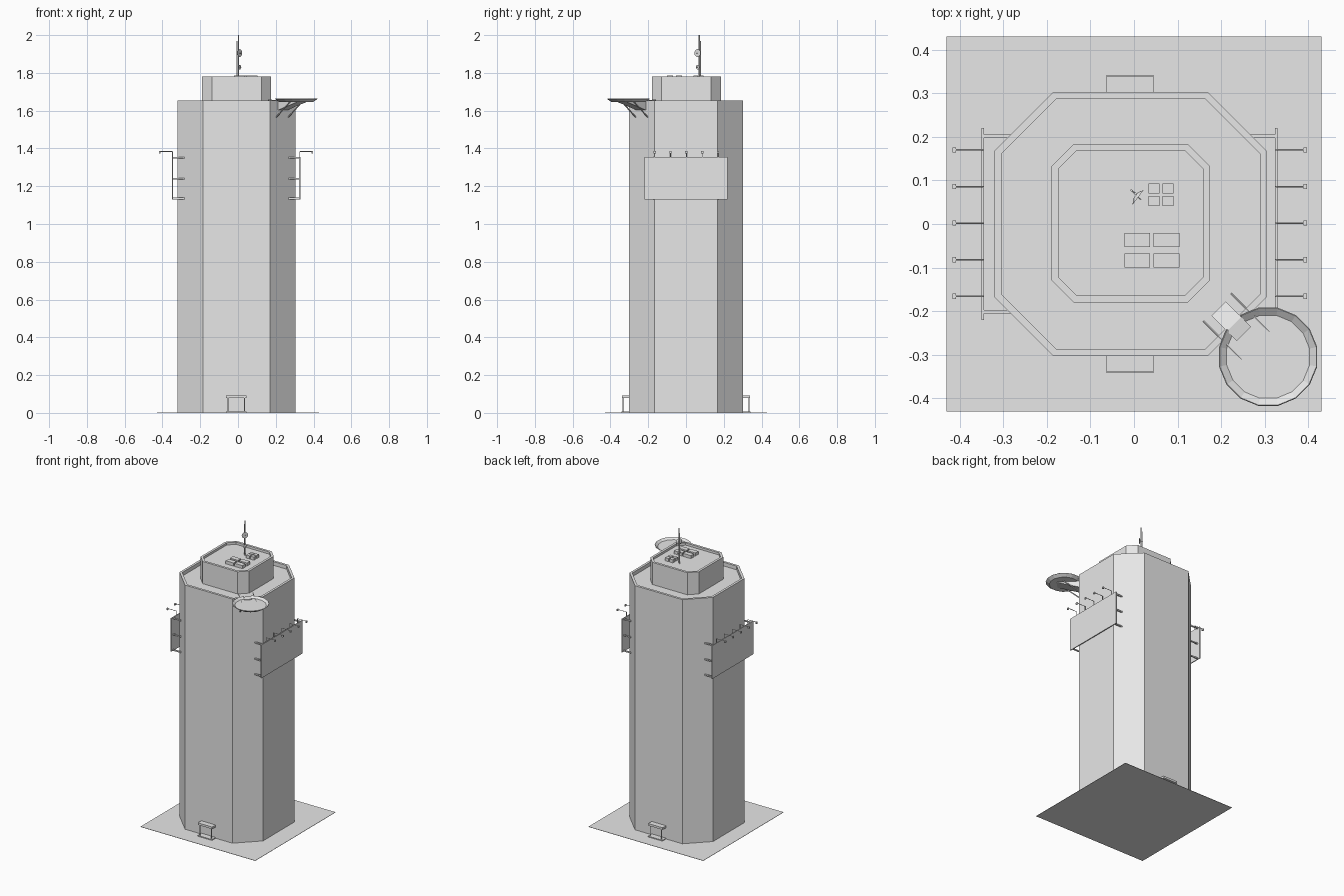
import bpy, bmesh, math
from mathutils import Vector, Matrix

cube = bpy.data.objects.get("Cube")
if cube:
    bpy.data.objects.remove(cube)

grey = bpy.data.materials.new("plain_grey")
grey.use_nodes = True
grey.diffuse_color = (0.8, 0.8, 0.8, 1)
grey.node_tree.nodes["Principled BSDF"].inputs["Base Color"].default_value = (0.8, 0.8, 0.8, 1)


def finish(name, bm):
    bmesh.ops.recalc_face_normals(bm, faces=bm.faces)
    mesh = bpy.data.meshes.new(name)
    bm.to_mesh(mesh)
    bm.free()
    mesh.materials.append(grey)
    obj = bpy.data.objects.new(name, mesh)
    bpy.context.collection.objects.link(obj)
    return obj


def add_box(bm, lo, hi):
    lo, hi = Vector(lo), Vector(hi)
    size = Matrix.Diagonal((*(hi - lo), 1))
    bmesh.ops.create_cube(bm, size=1, matrix=Matrix.Translation((lo + hi) / 2) @ size)


def add_rod(bm, a, b, r=0.002, sides=6, r2=None):
    a, b = Vector(a), Vector(b)
    turn = (b - a).to_track_quat('Z', 'Y').to_matrix().to_4x4()
    bmesh.ops.create_cone(bm, cap_ends=True, segments=sides, radius1=r,
                          radius2=r if r2 is None else r2, depth=(b - a).length,
                          matrix=Matrix.Translation((a + b) / 2) @ turn)


def bridge(bm, rings):
    for low, high in zip(rings, rings[1:]):
        for i in range(len(low)):
            j = (i + 1) % len(low)
            bm.faces.new((low[i], low[j], high[j], high[i]))


def octagon(bm, cx, cy, hx, hy, cut, z):
    pts = [(hx, cut - hy), (hx, hy - cut), (hx - cut, hy), (cut - hx, hy),
           (-hx, hy - cut), (-hx, cut - hy), (cut - hx, -hy), (hx - cut, -hy)]
    return [bm.verts.new((cx + x, cy + y, z)) for x, y in pts]


def walled_block(name, cx, cy, hx, hy, cut, wall, base, top, floor):
    """Chamfered block with a parapet around a sunken roof."""
    bm = bmesh.new()
    rings = []
    for inset, z in ((0, base), (0, top), (wall, top), (wall, floor)):
        rings.append(octagon(bm, cx, cy, hx - inset, hy - inset, cut - inset * 0.586, z))
    bridge(bm, rings)
    bm.faces.new(rings[0][::-1])
    bm.faces.new(rings[-1])
    finish(name, bm)


# Ground plate and tower body
bm = bmesh.new()
add_box(bm, (-0.43, -0.43, 0), (0.43, 0.43, 0.002))
finish("ground_plate", bm)
walled_block("tower", -0.0075, 0, 0.3125, 0.303, 0.135, 0.016, 0.001, 1.655, 1.63)
walled_block("penthouse", -0.0075, 0.002, 0.182, 0.182, 0.051, 0.016, 1.625, 1.78, 1.765)

# Roof hatches: two by two large, two by two small
bm = bmesh.new()
for x0, y0, w, d, dx, dy in ((-0.022, -0.1, 0.059, 0.032, 0.067, 0.047),
                             (0.033, 0.041, 0.026, 0.023, 0.032, 0.029)):
    for i in range(2):
        for j in range(2):
            x, y = x0 + i * dx, y0 + j * dy
            add_box(bm, (x, y, 1.764), (x + w, y + d, 1.786))
finish("roof_hatches", bm)

# Antenna mast with two dishes
bm = bmesh.new()
add_rod(bm, (0.003, 0.07, 1.765), (0.003, 0.07, 2.0), 0.003)
add_rod(bm, (-0.006, 0.077, 1.765), (-0.006, 0.077, 1.97), 0.0025)
add_rod(bm, (-0.006, 0.077, 1.9), (0.003, 0.07, 1.9), 0.002)
finish("antenna_mast", bm)
aim = Vector((0.8, -0.6, 0))
for name, z, r in (("large_dish", 1.905, 0.021), ("small_dish", 1.83, 0.012)):
    bm = bmesh.new()
    middle = Vector((0.007, 0.063, z))
    add_rod(bm, middle - aim * 0.004, middle + aim * 0.003, r * 0.45, 12, r)
    add_rod(bm, middle, middle + aim * 0.012, 0.0015)
    finish(name, bm)

# Billboards with brackets and lamps on both sides
for name, side, x in (("left", 1, 0.327), ("right", -1, -0.347)):
    bm = bmesh.new()
    add_box(bm, (x - 0.003, -0.221, 1.13), (x + 0.003, 0.221, 1.355))
    finish(name + "_billboard", bm)
    bm = bmesh.new()
    for y in (-0.202, 0.202):
        for z in (1.135, 1.24, 1.35):
            xa, xb = sorted((x, x - side * 0.065))
            add_box(bm, (xa, y - 0.004, z - 0.004), (xb, y + 0.004, z + 0.004))
    finish(name + "_brackets", bm)
    bm = bmesh.new()
    for i in range(-2, 3):
        y = i * 0.084 + 0.002
        tip = x + side * 0.066
        add_rod(bm, (x, y, 1.345), (x, y, 1.385))
        add_rod(bm, (x, y, 1.384), (tip, y, 1.384))
        add_box(bm, (tip - 0.004, y - 0.006, 1.374), (tip + 0.004, y + 0.006, 1.386))
    finish(name + "_lamps", bm)

# Entrance porches at front and back
for name, side in (("front", -1), ("back", 1)):
    bm = bmesh.new()

    def slab(x0, x1, near, far, z0, z1):
        ya, yb = sorted((side * near, side * far))
        add_box(bm, (x0, ya, z0), (x1, yb, z1))

    slab(-0.063, 0.045, 0.295, 0.342, 0.001, 0.008)
    slab(-0.063, 0.045, 0.295, 0.34, 0.078, 0.092)
    for x in (-0.052, 0.034):
        add_rod(bm, (x, side * 0.334, 0.005), (x, side * 0.334, 0.08), 0.003)
    finish(name + "_porch", bm)

# Landing pad: sloped rim with one segment left open toward the tower
cx, cy, sides = 0.308, -0.305, 16
out = Vector((1, -1, 0)).normalized()
across = Vector((1, 1, 0)).normalized()
bm = bmesh.new()
rings = []
for r, z in ((0.092, 1.646), (0.115, 1.662), (0.113, 1.664), (0.097, 1.652)):
    ring = []
    for i in range(sides):
        a = 2 * math.pi * (i + 0.5) / sides
        ring.append(bm.verts.new((cx + r * math.cos(a), cy + r * math.sin(a), z)))
    rings.append(ring)
bridge(bm, rings)
bm.faces.new(rings[0][::-1])
bm.faces.new(rings[-1])
gap = Vector((cx, cy, 0)) - out * 0.106
rim = [f for f in bm.faces if len(f.verts) == 4
       and (f.calc_center_median().xy - gap.xy).length < 0.02]
bmesh.ops.delete(bm, geom=rim, context='FACES')
finish("landing_pad", bm)

# Ramp from the roof up to the pad
wall = Vector((0.237, -0.237, 0))
up = Vector((0, 0, 1))
bm = bmesh.new()
edges = ((-0.06, 1.63), (-0.06, 1.636), (-0.01, 1.66), (0.022, 1.656), (0.022, 1.648))
ends = [[bm.verts.new(wall + out * d + across * w + up * z) for d, z in edges]
        for w in (-0.023, 0.023)]
bridge(bm, ends)
for end in ends:
    bm.faces.new(end)
finish("pad_ramp", bm)

# Beams, diagonal struts and wedge below the pad
bm = bmesh.new()
for w in (-0.045, 0.045):
    side = wall + across * w
    add_rod(bm, side - out * 0.065 + up * 1.657, side + out * 0.09 + up * 1.648, 0.0025)
    add_rod(bm, side - out * 0.01 + up * 1.56, side + out * 0.1 + up * 1.648, 0.004)
finish("pad_struts", bm)
bm = bmesh.new()
ends = [[bm.verts.new(wall + out * d + across * w + up * z)
         for d, z in ((-0.01, 1.6), (-0.01, 1.648), (0.15, 1.648))] for w in (-0.035, 0.035)]
bridge(bm, ends)
for end in ends:
    bm.faces.new(end)
finish("pad_wedge", bm)
